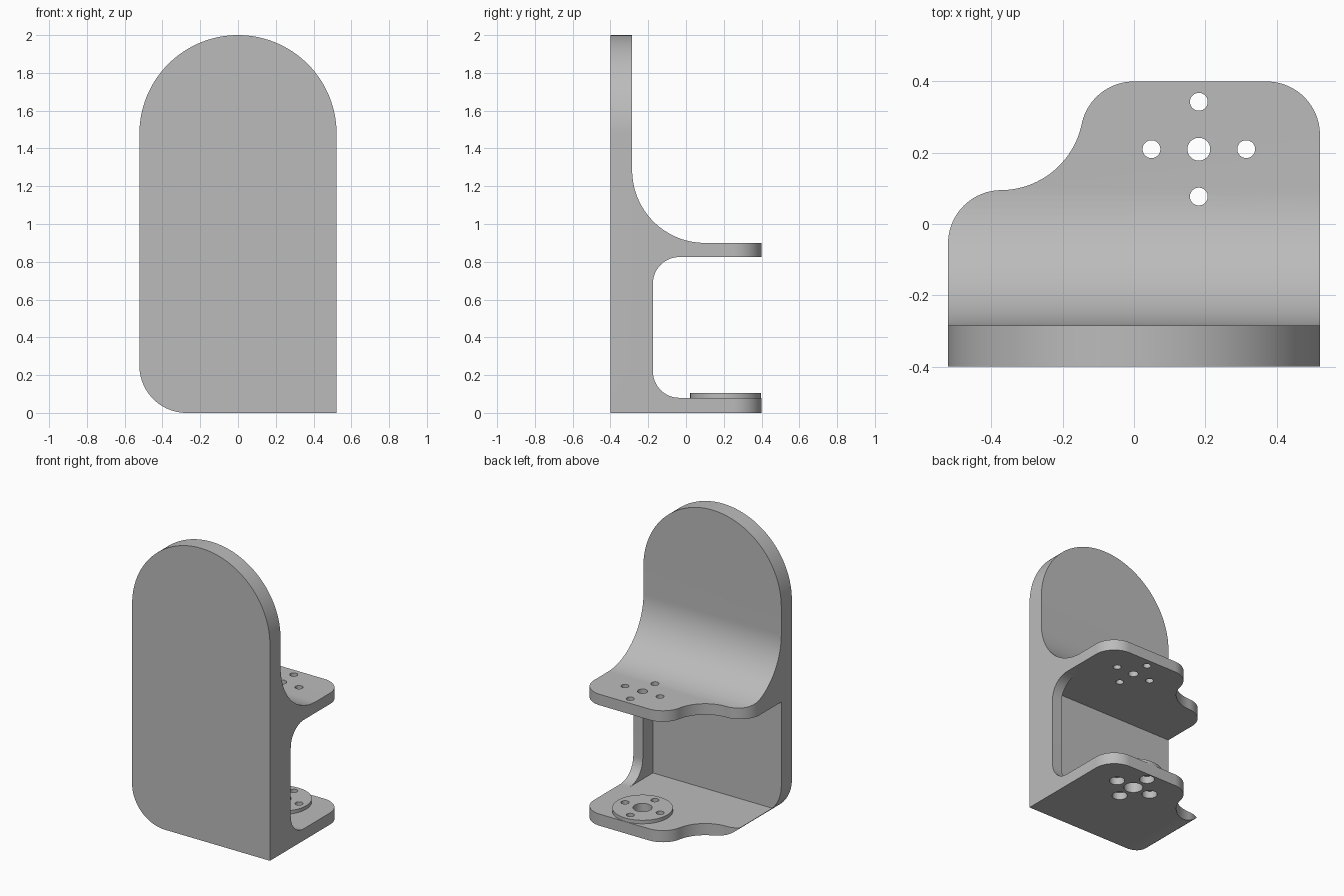
import bpy
import bmesh
from math import sin, cos, radians
from mathutils import Vector

cube = bpy.data.objects.get("Cube")
if cube:
    bpy.data.objects.remove(cube, do_unlink=True)

grey = bpy.data.materials.new("plain grey")
grey.use_nodes = True
COLOUR = (0.5, 0.5, 0.5, 1)
grey.diffuse_color = COLOUR
grey.node_tree.nodes["Principled BSDF"].inputs["Base Color"].default_value = COLOUR


def arc(cx, cy, r, start, end, steps=24):
    angles = [radians(start + (end - start) * i / steps) for i in range(steps + 1)]
    return [(cx + r * cos(a), cy + r * sin(a)) for a in angles]


def prism(name, outline, axis, low, high):
    """Extrude a 2D outline along one axis."""
    def place(p, depth):
        co = list(p)
        co.insert(axis, depth)
        return co
    bm = bmesh.new()
    face = bm.faces.new([bm.verts.new(place(p, low)) for p in outline])
    result = bmesh.ops.extrude_face_region(bm, geom=[face])
    offset = Vector()
    offset[axis] = high - low
    moved = [v for v in result["geom"] if isinstance(v, bmesh.types.BMVert)]
    bmesh.ops.translate(bm, verts=moved, vec=offset)
    bmesh.ops.recalc_face_normals(bm, faces=bm.faces)
    mesh = bpy.data.meshes.new(name)
    bm.to_mesh(mesh)
    bm.free()
    mesh.materials.append(grey)
    obj = bpy.data.objects.new(name, mesh)
    bpy.context.collection.objects.link(obj)
    return obj


def disc(name, x, y, r, low, high):
    return prism(name, arc(x, y, r, 0, 352.5, 47), 2, low, high)


def combine(target, tool, operation):
    """Apply a boolean and discard the tool."""
    tool.hide_render = True
    mod = target.modifiers.new("shape", "BOOLEAN")
    mod.operation = operation
    mod.solver = "EXACT"
    mod.object = tool
    bpy.context.view_layer.update()
    graph = bpy.context.evaluated_depsgraph_get()
    mesh = bpy.data.meshes.new_from_object(target.evaluated_get(graph))
    target.modifiers.clear()
    target.data = mesh
    bpy.data.objects.remove(tool, do_unlink=True)


# Side profile: back plate, two shelves and filleted rib, oversized for trimming
side = [(-0.6, -0.1), (0.6, -0.1), (0.6, 0.08)]
side += arc(-0.035, 0.22, 0.14, 270, 180)
side += arc(-0.035, 0.685, 0.14, 180, 90)
side += [(0.6, 0.825), (0.6, 0.9)]
side += arc(0.1, 1.285, 0.385, 270, 180, 32)
side += [(-0.285, 2.1), (-0.6, 2.1)]
bracket = prism("bracket", side, 0, -0.6, 0.6)

# Pocket that leaves the rib along one side only
pocket = [(-0.7, -0.285), (0.45, -0.285), (0.45, 0.7), (-0.7, 0.7)]
combine(bracket, prism("pocket_cutter", pocket, 2, 0.08, 0.825), "DIFFERENCE")

# Front silhouette: round top and one rounded lower corner
front = [(0.522, 0)] + arc(0, 1.478, 0.522, 0, 180, 64)
front += arc(-0.272, 0.25, 0.25, 180, 270)
combine(bracket, prism("front_outline", front, 1, -0.8, 0.8), "INTERSECT")

# Plan silhouette: stepped shelf edge with flowing curves
plan = [(-0.522, -0.4), (0.522, -0.4)]
plan += arc(0.372, 0.25, 0.15, 0, 90)
plan += arc(0, 0.25, 0.15, 90, 168.3)
plan += arc(-0.375, 0.328, 0.233, -11.7, -90)[1:]
plan += arc(-0.372, -0.055, 0.15, 90, 180)
combine(bracket, prism("plan_outline", plan, 2, -0.3, 2.3), "INTERSECT")

# Raised boss on the lower shelf
HX, HY, PITCH = 0.182, 0.21, 0.133
combine(bracket, disc("boss", HX, HY, 0.188, 0.04, 0.104), "UNION")

# Centre holes, then four screw holes around them, counterbored below
combine(bracket, disc("upper_bore", HX, HY, 0.032, 0.7, 1.1), "DIFFERENCE")
combine(bracket, disc("lower_bore", HX, HY, 0.06, -0.1, 0.3), "DIFFERENCE")
for dx, dy in ((1, 0), (-1, 0), (0, 1), (0, -1)):
    x, y = HX + dx * PITCH, HY + dy * PITCH
    combine(bracket, disc("screw_hole", x, y, 0.025, -0.1, 1.1), "DIFFERENCE")
    combine(bracket, disc("counterbore", x, y, 0.048, -0.1, 0.05), "DIFFERENCE")

# Smooth curves with crisp edges
bpy.ops.object.select_all(action="DESELECT")
bracket.select_set(True)
bpy.context.view_layer.objects.active = bracket
bpy.ops.object.shade_smooth_by_angle(angle=radians(30))
